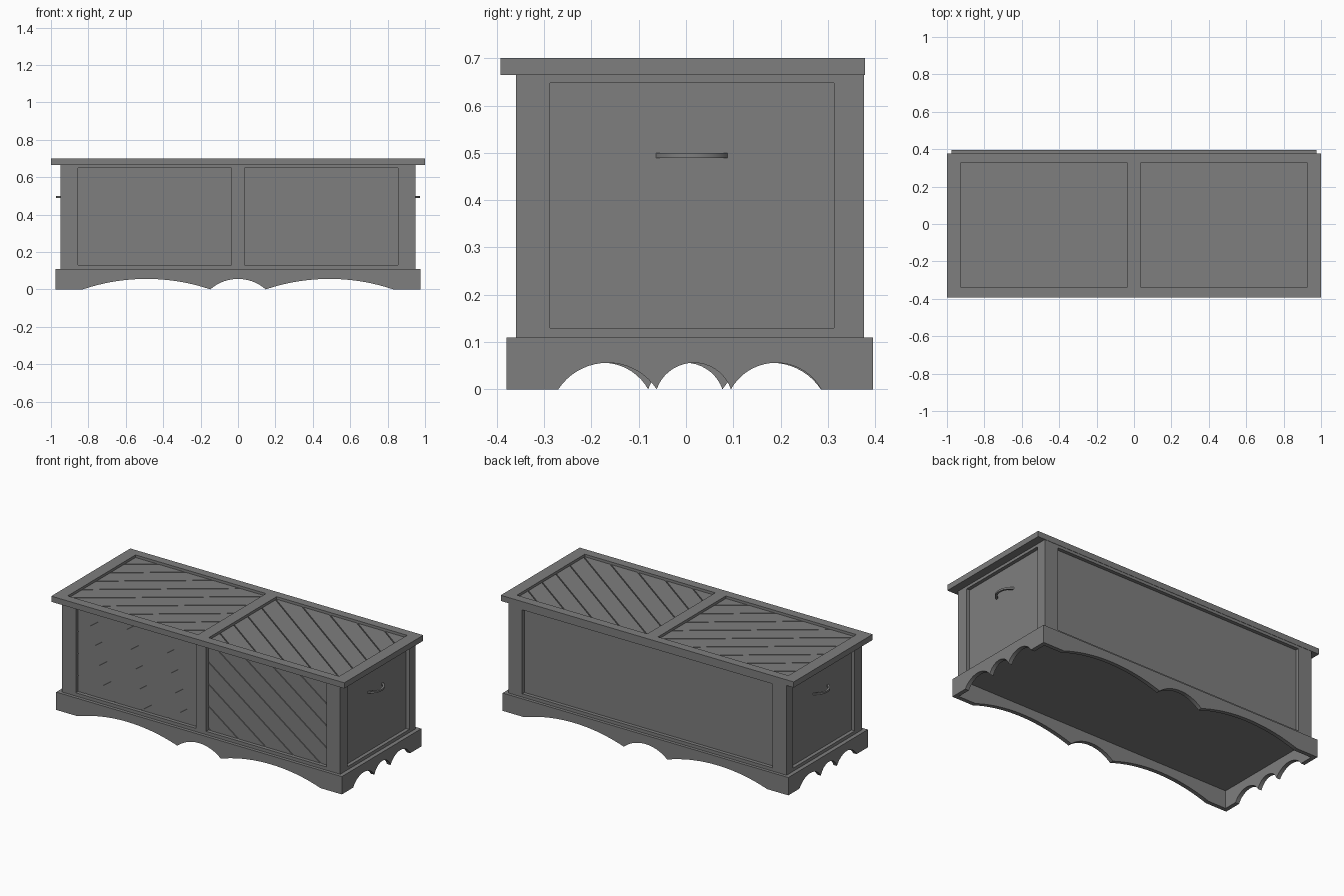
import bpy, bmesh, math
from mathutils import Vector

if "Cube" in bpy.data.objects:
    bpy.data.objects.remove(bpy.data.objects["Cube"], do_unlink=True)

GREY = (0.21, 0.21, 0.21, 1)
wood = bpy.data.materials.new("grey_wood")
wood.use_nodes = True
wood.diffuse_color = GREY
wood.node_tree.nodes["Principled BSDF"].inputs["Base Color"].default_value = GREY


def finish(name, bm):
    bmesh.ops.recalc_face_normals(bm, faces=bm.faces)
    mesh = bpy.data.meshes.new(name)
    bm.to_mesh(mesh)
    bm.free()
    mesh.materials.append(wood)
    obj = bpy.data.objects.new(name, mesh)
    bpy.context.collection.objects.link(obj)
    return obj


def add_box(bm, lo, hi):
    verts = bmesh.ops.create_cube(bm, size=1)["verts"]
    lo, hi = Vector(lo), Vector(hi)
    for v in verts:
        v.co = (lo + hi) / 2 + v.co * (hi - lo)


def panelled_box(name, lo, hi, recesses):
    """Box with rectangular recesses cut into its faces."""
    bm = bmesh.new()
    add_box(bm, lo, hi)
    obj = finish(name, bm)
    cut = bmesh.new()
    for a, b in recesses:
        add_box(cut, a, b)
    cutter = finish("recess_cutter", cut)
    cutter.hide_render = True
    mod = obj.modifiers.new("recess", "BOOLEAN")
    mod.operation = "DIFFERENCE"
    mod.solver = "EXACT"
    mod.object = cutter
    bpy.context.view_layer.objects.active = obj
    bpy.ops.object.modifier_apply(modifier=mod.name)
    bpy.data.objects.remove(cutter, do_unlink=True)
    return obj


def slats(name, lo, hi, up, lean):
    """Diagonal boards with narrow gaps, clipped to a panel; up is the panel's second axis."""
    lo, hi = Vector(lo), Vector(hi)
    normal = Vector((lean * math.sin(math.radians(36)), 0, 0)) + up * math.cos(math.radians(36))
    pitch, gap = 0.11, 0.006
    mid = (lo + hi) / 2
    out = bmesh.new()
    for k in range(-7, 7):
        bm = bmesh.new()
        add_box(bm, lo, hi)
        for offset, side in ((k * pitch + gap / 2, -1), ((k + 1) * pitch - gap / 2, 1)):
            geom = bm.verts[:] + bm.edges[:] + bm.faces[:]
            bmesh.ops.bisect_plane(bm, geom=geom, plane_co=mid + normal * offset,
                                   plane_no=normal * side, clear_outer=True)
            open_edges = [e for e in bm.edges if e.is_boundary]
            if open_edges:
                bmesh.ops.holes_fill(bm, edges=open_edges)
        part = bpy.data.meshes.new("slat")
        bm.to_mesh(part)
        bm.free()
        out.from_mesh(part)
        bpy.data.meshes.remove(part)
    return finish(name, out)


def prism(name, outline, start, end, place):
    """Extrude an outline of (u, v) between two depths; place maps to x, y, z."""
    bm = bmesh.new()
    face = bm.faces.new([bm.verts.new(place(u, v, start)) for u, v in outline])
    new = bmesh.ops.extrude_face_region(bm, geom=[face])["geom"]
    shift = Vector(place(0, 0, end)) - Vector(place(0, 0, start))
    bmesh.ops.translate(bm, vec=shift, verts=[g for g in new if isinstance(g, bmesh.types.BMVert)])
    obj = finish(name, bm)
    bpy.ops.object.select_all(action="DESELECT")
    obj.select_set(True)
    bpy.context.view_layer.objects.active = obj
    bpy.ops.object.shade_smooth_by_angle(angle=math.radians(30))
    return obj


def arc(a, b, rise, steps=18):
    """Points of a circular arc from (a, 0) to (b, 0)."""
    half = (b - a) / 2
    radius = (half * half + rise * rise) / (2 * rise)
    sweep = math.asin(min(1, half / radius))
    return [((a + b) / 2 + radius * math.sin(t), radius * math.cos(t) - radius + rise)
            for t in (sweep * (2 * i / steps - 1) for i in range(steps + 1))]


def scalloped(left, right, cusps):
    """Skirt board outline with arches between neighbouring cusps."""
    pts = [(left, 0)]
    for a, b in zip(cusps, cusps[1:]):
        pts += arc(a, b, 0.056)[:-1]
    return pts + [(cusps[-1], 0), (right, 0), (right, SKIRT_TOP), (left, SKIRT_TOP)]


SKIRT_TOP, LID_Z, TOP = 0.11, 0.665, 0.70
X, FRONT, BACK = 0.95, -0.36, 0.376
D = 0.022          # depth of body recesses
LD = 0.016         # depth of lid recesses
PZ = (0.13, 0.648)
GROOVE = 0.006

# Body with two front panels, one back panel and an end panel on each side
cuts = [((-0.855, BACK - D, PZ[0]), (0.855, BACK + 0.1, PZ[1]))]
for s in (-1, 1):
    xs = sorted((s * 0.035, s * 0.855))
    cuts.append(((xs[0], FRONT - 0.1, PZ[0]), (xs[1], FRONT + D + GROOVE, PZ[1])))
    xs = sorted((s * (X - D), s * (X + 0.1)))
    cuts.append(((xs[0], -0.288, PZ[0]), (xs[1], 0.313, PZ[1])))
panelled_box("chest_body", (-X, FRONT, SKIRT_TOP), (X, BACK, LID_Z), cuts)

# Lid with two recessed panels
cuts = []
for s in (-1, 1):
    xs = sorted((s * 0.036, s * 0.927))
    cuts.append(((xs[0], -0.337, TOP - LD - GROOVE), (xs[1], 0.325, TOP + 0.1)))
panelled_box("lid", (-1, -0.392, LID_Z), (1, 0.378, TOP), cuts)

# Diagonal boards in the lid and front panels
for s, side in ((-1, "right"), (1, "left")):
    xs = sorted((s * 0.036, s * 0.927))
    slats("lid_slats_" + side, (xs[0], -0.337, TOP - LD - GROOVE),
          (xs[1], 0.325, TOP - LD), Vector((0, 1, 0)), s)
    xs = sorted((s * 0.035, s * 0.855))
    slats("front_slats_" + side, (xs[0], FRONT + D, PZ[0]),
          (xs[1], FRONT + D + GROOVE, PZ[1]), Vector((0, 0, 1)), s)

# Scalloped skirt boards
T, SX, SF, SB = 0.025, 0.975, -0.38, 0.395
long_board = scalloped(-SX, SX, [-0.83, -0.148, 0.148, 0.83])
prism("front_skirt", long_board, SF, SF + T, lambda u, v, d: (u, d, v))
prism("back_skirt", long_board, SB - T, SB, lambda u, v, d: (u, d, v))
cusps = [-0.27, -0.062, 0.095, 0.286]
mirrored = [SF + SB - c for c in reversed(cusps)]
prism("left_skirt", scalloped(SF + T, SB - T, mirrored), -SX, -SX + T,
      lambda u, v, d: (d, u, v)).name = "right_skirt"
prism("left_skirt", scalloped(SF + T, SB - T, cusps), SX - T, SX, lambda u, v, d: (d, u, v))

# Bowed end handles
bow = arc(-0.063, 0.088, 0.046) + arc(-0.049, 0.074, 0.034)[::-1]
for s, side in ((-1, "right"), (1, "left")):
    prism("handle_" + side, bow, 0.489, 0.5,
          lambda u, v, d: (s * (X - D + v), u, d))
